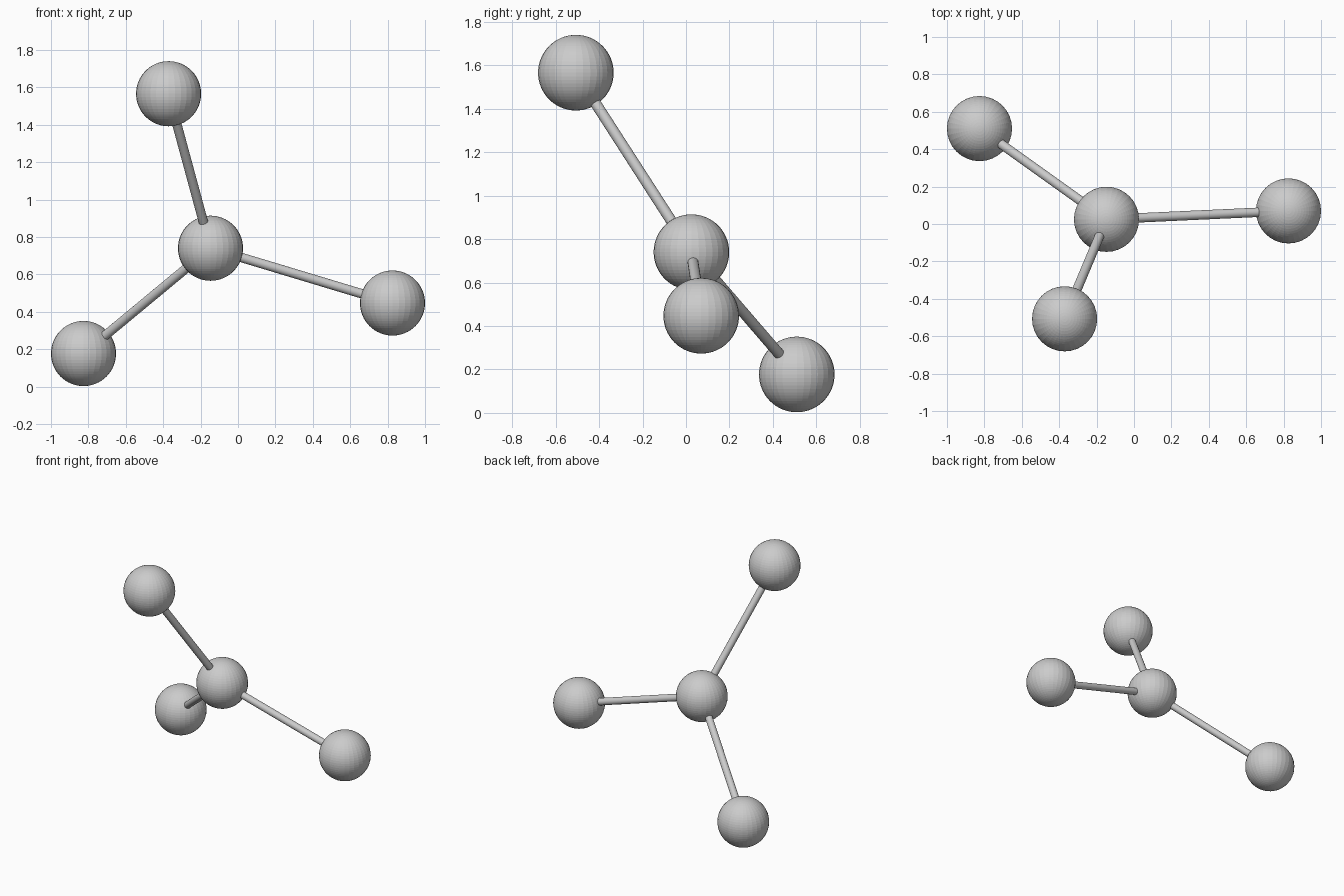
import bpy
from mathutils import Vector

if "Cube" in bpy.data.objects:
    bpy.data.objects.remove(bpy.data.objects["Cube"])

BALL_R = 0.174
ROD_R = 0.025

hub = Vector((-0.147, 0.025, 0.740))
tips = {
    "upper": Vector((-0.371, -0.507, 1.566)),
    "left": Vector((-0.826, 0.510, 0.177)),
    "right": Vector((0.826, 0.070, 0.447)),
}


def add_ball(name, centre):
    bpy.ops.mesh.primitive_uv_sphere_add(segments=32, ring_count=32, radius=BALL_R, location=centre)
    bpy.context.object.name = name


def add_rod(name, a, b):
    d = b - a
    bpy.ops.mesh.primitive_cylinder_add(vertices=24, radius=ROD_R, depth=d.length,
                                        location=(a + b) / 2)
    rod = bpy.context.object
    rod.name = name
    rod.rotation_euler = d.to_track_quat('Z', 'Y').to_euler()
    bpy.ops.object.shade_smooth_by_angle()


# Central ball, then each outer ball with its connecting rod
add_ball("centre_ball", hub)
for side, tip in tips.items():
    add_ball(side + "_ball", tip)
    add_rod(side + "_rod", hub, tip)
